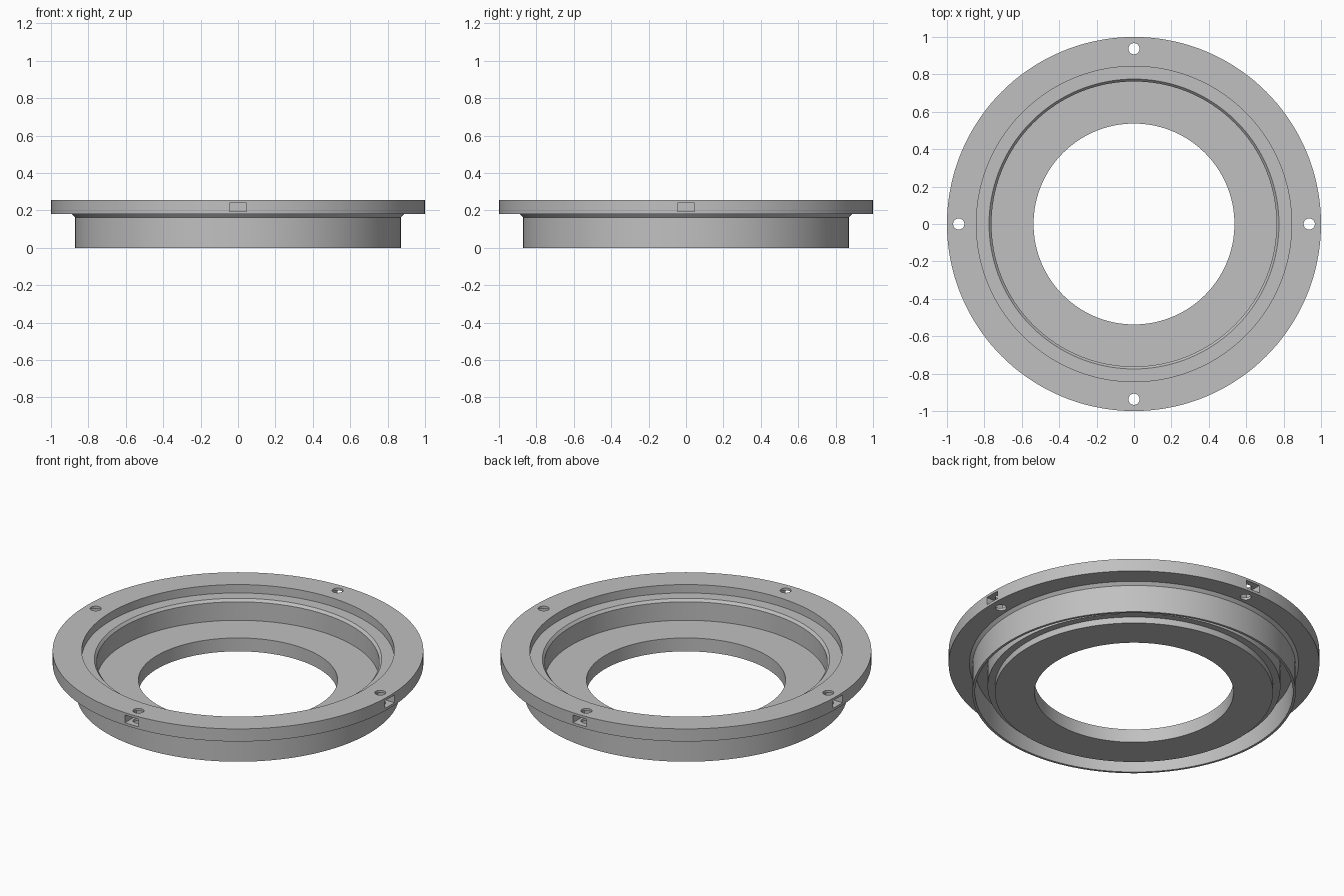
import bpy
import bmesh
from math import sin, cos, tau, radians
from mathutils import Matrix

if "Cube" in bpy.data.objects:
    bpy.data.objects.remove(bpy.data.objects["Cube"], do_unlink=True)

SEGMENTS = 144

grey = bpy.data.materials.new("plain_grey")
grey.use_nodes = True
colour = (0.53, 0.53, 0.53, 1)
grey.diffuse_color = colour
grey.node_tree.nodes["Principled BSDF"].inputs["Base Color"].default_value = colour


def add_object(name, bm):
    bmesh.ops.recalc_face_normals(bm, faces=bm.faces)
    mesh = bpy.data.meshes.new(name)
    bm.to_mesh(mesh)
    bm.free()
    mesh.materials.append(grey)
    obj = bpy.data.objects.new(name, mesh)
    bpy.context.collection.objects.link(obj)
    return obj


def lathe(name, profile):
    """Revolve a closed (radius, height) profile around z."""
    bm = bmesh.new()
    rings = []
    for i in range(SEGMENTS):
        a = tau * i / SEGMENTS
        rings.append([bm.verts.new((r * cos(a), r * sin(a), z)) for r, z in profile])
    for i, ring in enumerate(rings):
        following = rings[(i + 1) % SEGMENTS]
        for j in range(len(profile)):
            k = (j + 1) % len(profile)
            bm.faces.new((ring[j], following[j], following[k], ring[k]))
    return add_object(name, bm)


# Closed section: bore, underside groove, outer skirt, flange, stepped recess
flange_ring = lathe("flange_ring", [
    (0.537, 0.0), (0.75, 0.0),
    (0.75, 0.037), (0.79, 0.037), (0.79, 0.15), (0.858, 0.15), (0.858, 0.0),
    (0.872, 0.0), (0.872, 0.163), (0.888, 0.18),
    (1.0, 0.18), (1.0, 0.255),
    (0.843, 0.255), (0.843, 0.205), (0.775, 0.205),
    (0.762, 0.19), (0.762, 0.08), (0.537, 0.08),
])

# Cutters: four vertical screw holes and four nut slots open to the rim
holes = bmesh.new()
slots = bmesh.new()
for i in range(4):
    turn = Matrix.Rotation(tau * i / 4, 4, "Z")
    bmesh.ops.create_cone(holes, cap_ends=True, segments=32, radius1=0.03,
                          radius2=0.03, depth=0.3,
                          matrix=turn @ Matrix.Translation((0.937, 0, 0.22)))
    bmesh.ops.create_cube(slots, size=1, matrix=turn
                          @ Matrix.Translation((0.99, 0, 0.218))
                          @ Matrix.Diagonal((0.2, 0.09, 0.046, 1)))

for name, bm in (("screw_hole_cutter", holes), ("nut_slot_cutter", slots)):
    cutter = add_object(name, bm)
    cutter.hide_render = True
    cutter.hide_set(True)
    cut = flange_ring.modifiers.new(name, "BOOLEAN")
    cut.operation = "DIFFERENCE"
    cut.solver = "EXACT"
    cut.object = cutter

# Apply the cuts, then remove the cutters
bpy.context.view_layer.objects.active = flange_ring
flange_ring.select_set(True)
for modifier in list(flange_ring.modifiers):
    cutter = modifier.object
    bpy.ops.object.modifier_apply(modifier=modifier.name)
    bpy.data.objects.remove(cutter, do_unlink=True)

bpy.ops.object.shade_smooth_by_angle(angle=radians(25))
